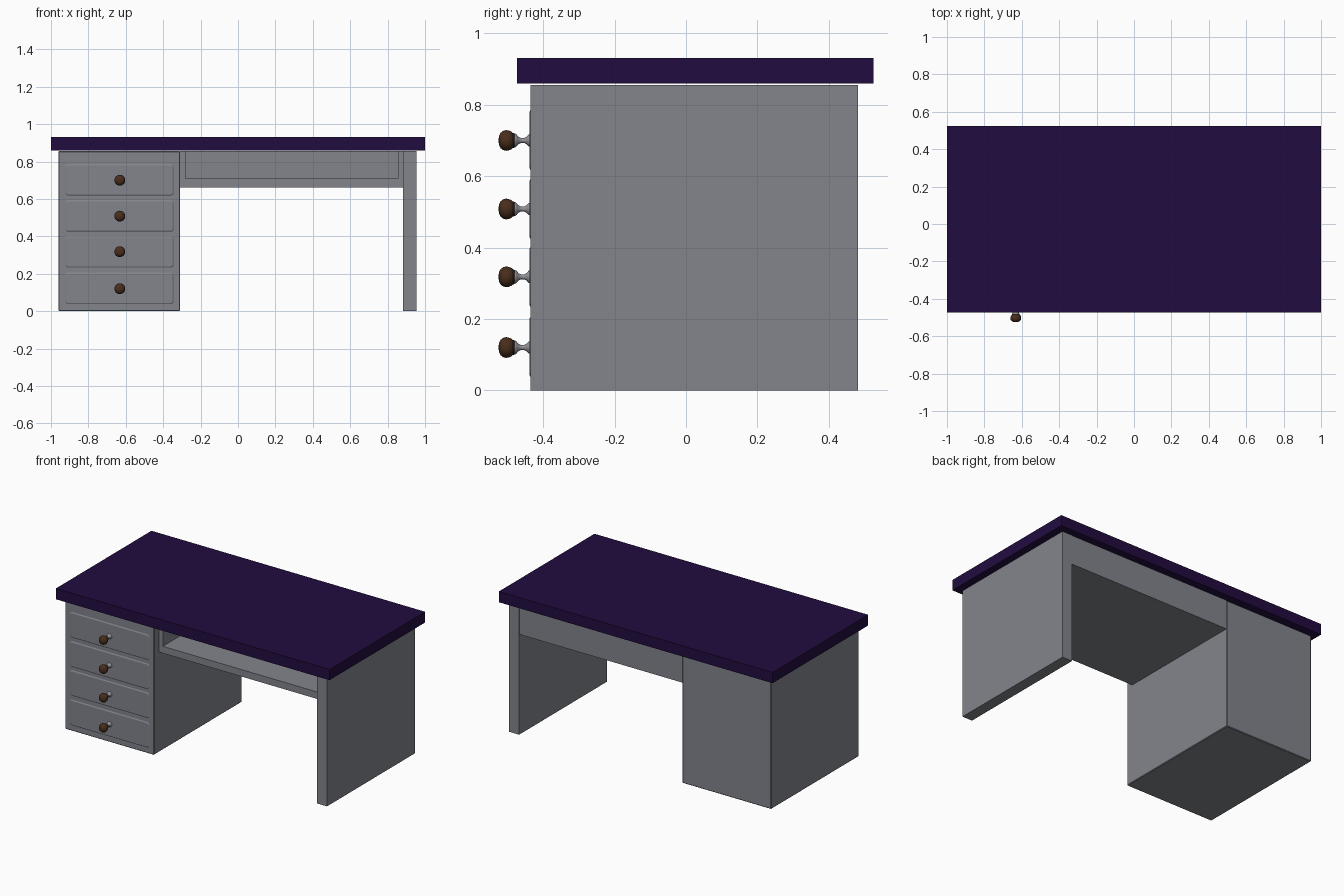
import bpy, bmesh, math

if "Cube" in bpy.data.objects:
    bpy.data.objects.remove(bpy.data.objects["Cube"])


def material(name, rgb):
    m = bpy.data.materials.new(name)
    m.diffuse_color = (*rgb, 1)
    m.use_nodes = True
    m.node_tree.nodes["Principled BSDF"].inputs["Base Color"].default_value = m.diffuse_color
    return m


PURPLE = material("dark purple", (0.0155, 0.0037, 0.05))
GREY = material("body grey", (0.225, 0.232, 0.262))
STEM = material("knob metal", (0.28, 0.285, 0.30))
BROWN = material("knob brown", (0.065, 0.027, 0.012))


def make(name, bm, mats):
    bmesh.ops.recalc_face_normals(bm, faces=bm.faces)
    me = bpy.data.meshes.new(name)
    bm.to_mesh(me)
    bm.free()
    for m in mats:
        me.materials.append(m)
    ob = bpy.data.objects.new(name, me)
    bpy.context.collection.objects.link(ob)
    return ob


def extrude_profile(name, points, y0, y1, mat):
    """Extrude an x/z outline from y0 to y1."""
    bm = bmesh.new()
    face = bm.faces.new([bm.verts.new((x, y0, z)) for x, z in points])
    ext = bmesh.ops.extrude_face_region(bm, geom=[face], use_keep_orig=True)
    for v in ext["geom"]:
        if isinstance(v, bmesh.types.BMVert):
            v.co.y = y1
    return make(name, bm, [mat])


def box(name, x0, x1, y0, y1, z0, z1, mat, bevel=0.0):
    ob = extrude_profile(name, [(x0, z0), (x1, z0), (x1, z1), (x0, z1)], y0, y1, mat)
    if bevel:
        mod = ob.modifiers.new("edge", "BEVEL")
        mod.width = bevel
        mod.segments = 1
    return ob


def rounded_rect(x0, x1, z0, z1, r, n=5):
    pts = []
    corners = [(x1 - r, z1 - r), (x0 + r, z1 - r), (x0 + r, z0 + r), (x1 - r, z0 + r)]
    for i, (cx, cz) in enumerate(corners):
        for k in range(n + 1):
            a = math.pi / 2 * (i + k / n)
            pts.append((cx + r * math.cos(a), cz + r * math.sin(a)))
    return pts


def drawer_front(name, x0, x1, z0, z1):
    """Thin rounded plate whose front edge slopes inwards."""
    bm = bmesh.new()
    loops = []
    for inset, y in ((0, -0.433), (0, -0.435), (0.007, -0.439)):
        pts = rounded_rect(x0 + inset, x1 - inset, z0 + inset, z1 - inset, 0.018 - inset)
        loops.append([bm.verts.new((x, y, z)) for x, z in pts])
    n = len(loops[0])
    for a, b in zip(loops, loops[1:]):
        for i in range(n):
            bm.faces.new((a[i], a[(i + 1) % n], b[(i + 1) % n], b[i]))
    bm.faces.new(loops[0])
    bm.faces.new(loops[-1])
    return make(name, bm, [GREY])


def turned(name, profile, cx, cz, mat, n=28):
    """Lathe (radius, y) points round a horizontal axis."""
    bm = bmesh.new()
    rings = []
    for r, y in profile:
        rings.append([bm.verts.new((cx + r * math.cos(2 * math.pi * i / n), y,
                                    cz + r * math.sin(2 * math.pi * i / n))) for i in range(n)])
    for a, b in zip(rings, rings[1:]):
        for i in range(n):
            bm.faces.new((a[i], a[(i + 1) % n], b[(i + 1) % n], b[i]))
    bm.faces.new(rings[0])
    bm.faces.new(rings[-1])
    ob = make(name, bm, [mat])
    bpy.context.view_layer.objects.active = ob
    ob.select_set(True)
    bpy.ops.object.shade_smooth_by_angle(angle=math.radians(40))
    ob.select_set(False)


# Desk top, drawer cabinet and side panel
box("desk_top", -1, 1, -0.473, 0.525, 0.86, 0.931, PURPLE)
box("drawer_cabinet", -0.96, -0.31, -0.435, 0.482, 0, 0.856, GREY, 0.004)
box("side_panel", 0.882, 0.955, -0.435, 0.482, 0, 0.856, GREY)

# Open shelf under the top: U section closed by a back board
extrude_profile("open_shelf", [(-0.309, 0.662), (0.882, 0.662), (0.882, 0.856), (0.855, 0.856),
                               (0.855, 0.708), (-0.28, 0.708), (-0.28, 0.856), (-0.309, 0.856)],
                -0.385, 0.45, GREY)
box("shelf_back", -0.309, 0.882, 0.45, 0.48, 0.662, 0.856, GREY)

# Four drawers, each with a turned knob
STEM_PROFILE = [(0.018, -0.437), (0.017, -0.441), (0.011, -0.446), (0.007, -0.453), (0.007, -0.462),
                (0.010, -0.469), (0.016, -0.474), (0.019, -0.478), (0.019, -0.483)]
HEAD_PROFILE = [(0.016, -0.479), (0.021, -0.482), (0.021, -0.485), (0.025, -0.489), (0.028, -0.497),
                (0.029, -0.504), (0.027, -0.512), (0.022, -0.519), (0.014, -0.5235), (0.005, -0.525)]
for i, (z0, z1, zk) in enumerate([(0.037, 0.207, 0.12), (0.233, 0.402, 0.318),
                                  (0.423, 0.593, 0.508), (0.617, 0.786, 0.70)], 1):
    drawer_front(f"drawer_front_{i}", -0.925, -0.342, z0, z1)
    turned(f"knob_stem_{i}", STEM_PROFILE, -0.632, zk, STEM)
    turned(f"knob_head_{i}", HEAD_PROFILE, -0.632, zk, BROWN)
